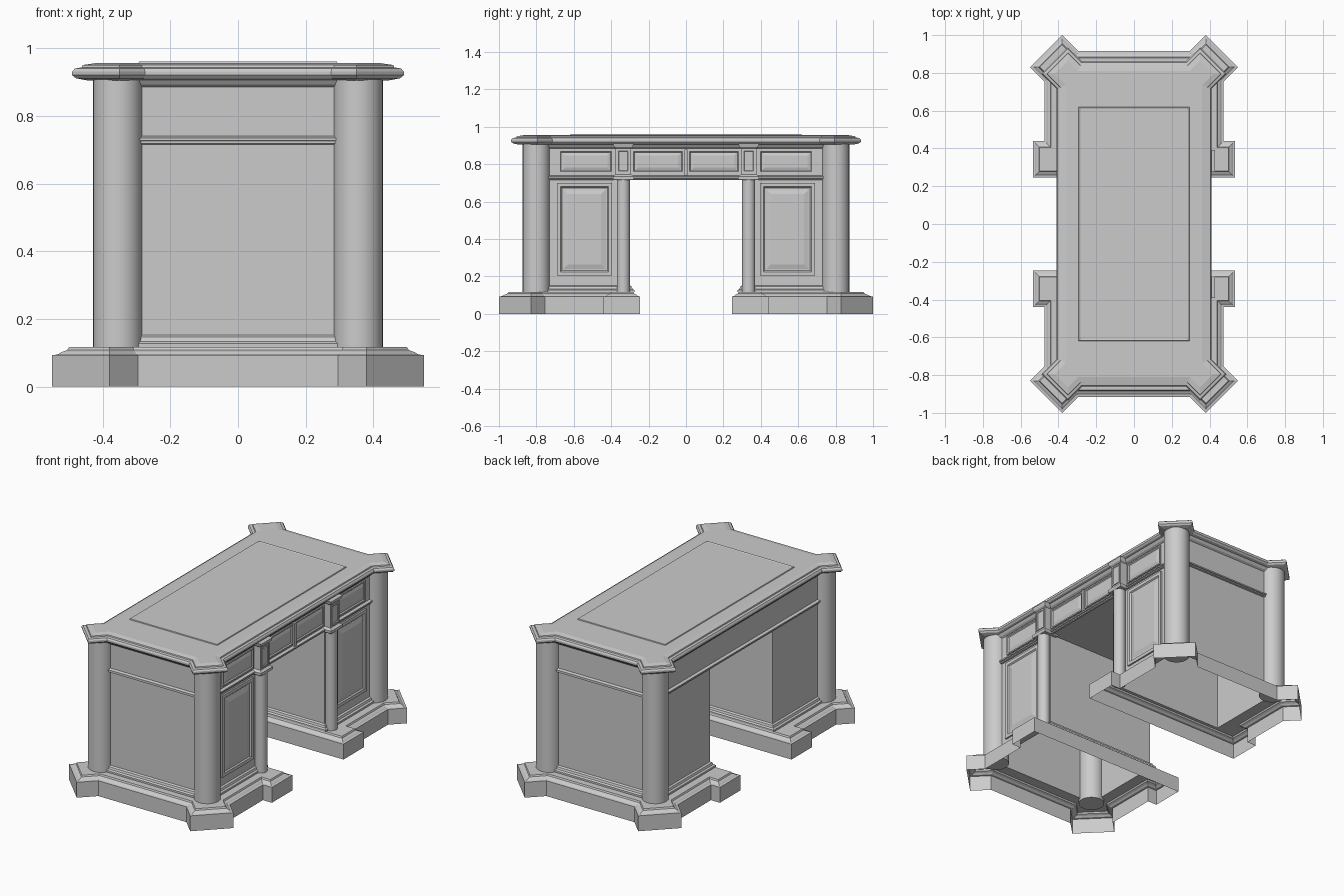
import bpy, bmesh
from mathutils import Vector, Matrix

if "Cube" in bpy.data.objects:
    bpy.data.objects.remove(bpy.data.objects["Cube"])

grey = bpy.data.materials.new("plain_grey")
grey.use_nodes = True
GREY = (0.6, 0.6, 0.6, 1)
grey.diffuse_color = GREY
grey.node_tree.nodes["Principled BSDF"].inputs["Base Color"].default_value = GREY

# Local frame of parts mounted on the drawer side: local z points to +x
SIDE = Matrix(((0, 0, 1, 0), (1, 0, 0, 0), (0, 1, 0, 0), (0, 0, 0, 1)))


def finish(name, bm, matrix=None, smooth=False):
    bmesh.ops.recalc_face_normals(bm, faces=bm.faces)
    if matrix:
        bm.transform(matrix)
    mesh = bpy.data.meshes.new(name)
    bm.to_mesh(mesh)
    bm.free()
    mesh.materials.append(grey)
    obj = bpy.data.objects.new(name, mesh)
    bpy.context.collection.objects.link(obj)
    if smooth:
        bpy.ops.object.select_all(action='DESELECT')
        obj.select_set(True)
        bpy.context.view_layer.objects.active = obj
        bpy.ops.object.shade_smooth_by_angle(angle=0.6)
    return obj


def inset(points, d):
    """Mitred inward offset of a counter-clockwise outline."""
    out = []
    for i, p in enumerate(points):
        a = (p - points[i - 1]).normalized()
        b = (points[(i + 1) % len(points)] - p).normalized()
        na, nb = Vector((-a.y, a.x)), Vector((-b.y, b.x))
        out.append(p + (na + nb) * d / (1 + na.dot(nb)))
    return out


def loft(name, outline, profile, bottom=False, top=False, hole=None, matrix=None):
    """Sweep a profile of (inset, height) steps around an outline."""
    bm = bmesh.new()
    rings = [[bm.verts.new((p.x, p.y, z)) for p in inset(outline, d)] for d, z in profile]
    n = len(outline)
    for r, s in zip(rings, rings[1:]):
        for i in range(n):
            j = (i + 1) % n
            bm.faces.new((r[i], r[j], s[j], s[i]))
    if bottom:
        bm.faces.new(rings[0])
    if top:
        bm.faces.new(rings[-1])
    if hole:
        inner = [bm.verts.new((p.x, p.y, profile[-1][1])) for p in hole]
        edges = []
        for ring in (rings[-1], inner):
            for i, v in enumerate(ring):
                w = ring[(i + 1) % len(ring)]
                edges.append(bm.edges.get((v, w)) or bm.edges.new((v, w)))
        bmesh.ops.triangle_fill(bm, edges=edges, use_beauty=True)
    return finish(name, bm, matrix)


def rect(x0, x1, y0, y1):
    return [Vector(p) for p in ((x0, y0), (x1, y0), (x1, y1), (x0, y1))]


def box(name, x0, x1, y0, y1, z0, z1):
    return loft(name, rect(x0, x1, y0, y1), [(0, z0), (0, z1)], True, True)


def column(name, x, y, r, z0, z1):
    bm = bmesh.new()
    bmesh.ops.create_cone(bm, cap_ends=True, segments=32, radius1=r, radius2=r, depth=z1 - z0,
                          matrix=Matrix.Translation((x, y, (z0 + z1) / 2)))
    return finish(name, bm, smooth=True)


def mirrored(points, axis):
    """Append the reflection of an open chain to close an outline."""
    flip = Vector((-1, 1)) if axis == 'x' else Vector((1, -1))
    return points + [p * flip for p in reversed(points)]


WX, WY, KNEE = 0.37, 0.815, 0.30      # wall planes and kneehole edge

# Table top with diagonal ears at the corners
ear = [Vector(p) for p in ((0.41, 0.715), (0.49, 0.795), (0.35, 0.935), (0.275, 0.86))]
top_outline = mirrored(mirrored(ear, 'x'), 'y')
loft("table_top", top_outline,
     [(0.03, 0.905), (0.008, 0.911), (0, 0.92), (0, 0.931), (0.006, 0.94), (0.02, 0.943),
      (0.022, 0.95), (0.05, 0.956)], True, True)
loft("writing_surface", rect(-0.295, 0.295, -0.62, 0.62),
     [(0, 0.954), (0.003, 0.961), (0.008, 0.961), (0.012, 0.959)], top=True)

# Apron with mouldings below and above
apron = rect(-WX, WX, -WY, WY)
loft("apron", apron, [(0, 0.725), (0, 0.906)], True, True)
loft("apron_lower_moulding", apron,
     [(0, 0.716), (-0.01, 0.718), (-0.01, 0.725), (-0.016, 0.727), (-0.016, 0.735), (0, 0.74)])
loft("apron_upper_moulding", apron, [(0, 0.885), (-0.012, 0.892), (-0.022, 0.906)])

# Pedestal base outline, for the +y end
half = [Vector(p) for p in ((0.535, 0.245), (0.535, 0.44), (0.475, 0.44), (0.475, 0.755),
                            (0.55, 0.83), (0.38, 1.0), (0.295, 0.915))]
base_outline = mirrored(half, 'x')
DOOR = [(0, 0), (0, 0.010), (0.02, 0.010), (0.026, 0.003), (0.034, 0.003), (0.06, 0.010)]
DRAWER = [(0, 0), (0, 0.008), (0.008, 0.008), (0.013, 0.002), (0.03, 0.007)]

for s, end in ((-1, "front"), (1, "rear")):
    def span(a, b):
        return sorted((s * a, s * b))

    outline = base_outline if s > 0 else [Vector((p.x, -p.y)) for p in reversed(base_outline)]
    wall = rect(-WX, WX, *span(KNEE, WY))
    loft(end + "_base", outline,
         [(0, 0), (0, 0.093), (0.012, 0.095), (0.02, 0.102), (0.032, 0.108), (0.036, 0.117)], hole=wall)
    loft(end + "_pedestal", wall, [(0, 0.117), (0, 0.726)])
    loft(end + "_foot_moulding", wall,
         [(-0.024, 0.117), (-0.024, 0.128), (-0.014, 0.134), (-0.01, 0.146), (0, 0.152)])

    # Corner columns
    for x, side in ((-0.355, "right"), (0.355, "left")):
        column(f"{end}_{side}_column", x, s * 0.80, 0.073, 0.10, 0.908)

    # Slim column and its bracket block beside the kneehole
    y = s * 0.335
    column(end + "_slim_column", 0.39, y, 0.035, 0.10, 0.73)
    loft(end + "_bracket", rect(0.34, 0.415, y - 0.042, y + 0.042),
         [(-0.01, 0.716), (-0.014, 0.722), (-0.014, 0.735), (0, 0.745), (0, 0.885),
          (-0.008, 0.892), (-0.014, 0.912)], True, True)
    loft(end + "_bracket_panel", rect(y - 0.034, y + 0.034, 0.755, 0.88),
         [(0, 0.412), (0, 0.42), (0.008, 0.42), (0.012, 0.416)], top=True, matrix=SIDE)

    # Door and drawer fronts
    a, b = span(0.395, 0.69)
    loft(end + "_door", rect(a, b, 0.205, 0.70), [(d, WX + h) for d, h in DOOR],
         top=True, matrix=SIDE)
    for label, lo, hi in (("outer", 0.39, 0.68), ("inner", 0.012, 0.288)):
        a, b = span(lo, hi)
        loft(f"{end}_{label}_drawer", rect(a, b, 0.752, 0.877), [(d, WX + h) for d, h in DRAWER],
             top=True, matrix=SIDE)

# Strip between the two middle drawers
box("drawer_divider", 0.36, 0.385, -0.008, 0.008, 0.74, 0.88)
